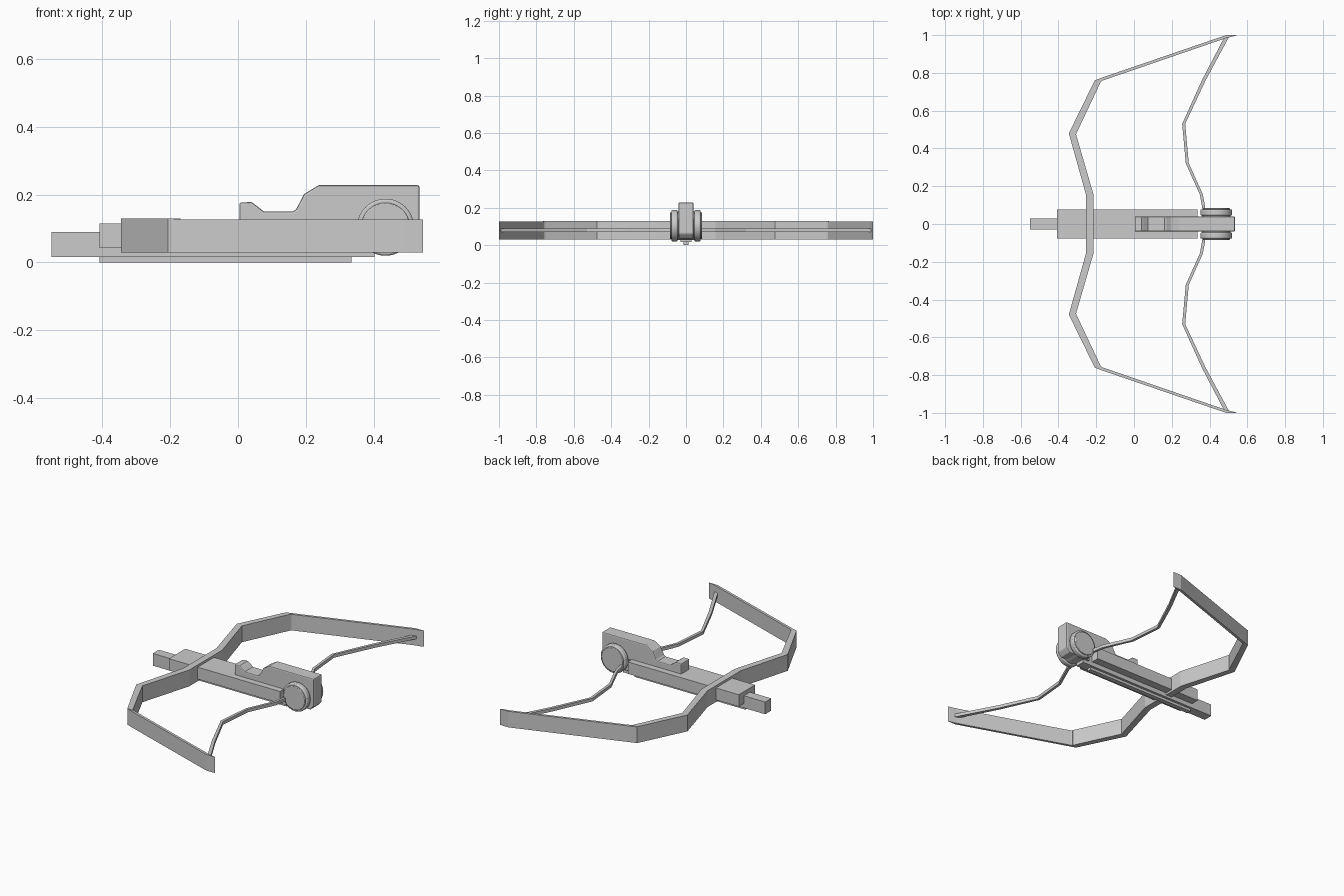
import bpy, bmesh, math
from mathutils import Vector

if "Cube" in bpy.data.objects:
    bpy.data.objects.remove(bpy.data.objects["Cube"])


def make_object(name, bm, bevel=0.0):
    bmesh.ops.recalc_face_normals(bm, faces=bm.faces)
    mesh = bpy.data.meshes.new(name)
    bm.to_mesh(mesh)
    bm.free()
    ob = bpy.data.objects.new(name, mesh)
    bpy.context.collection.objects.link(ob)
    if bevel:
        mod = ob.modifiers.new("Bevel", 'BEVEL')
        mod.width = bevel
        mod.segments = 2
        mod.limit_method = 'ANGLE'
        mod.angle_limit = math.radians(40)
    return ob


def box(name, x, y, z, bevel=0.0):
    bm = bmesh.new()
    bmesh.ops.create_cube(bm, size=1)
    for v in bm.verts:
        v.co = Vector((r[0] + (c + 0.5) * (r[1] - r[0]) for c, r in zip(v.co, (x, y, z))))
    return make_object(name, bm, bevel)


def prism(name, outline, offset, bevel=0.0):
    """Extrude a closed outline of 3D points along an offset."""
    bm = bmesh.new()
    face = bm.faces.new([bm.verts.new(p) for p in outline])
    ext = bmesh.ops.extrude_face_region(bm, geom=[face])
    bmesh.ops.translate(bm, vec=offset, verts=[g for g in ext['geom'] if isinstance(g, bmesh.types.BMVert)])
    return make_object(name, bm, bevel)


def ribbon(name, outer, inner, z0, z1):
    """Strip between two plan-view edges, given a height."""
    bm = bmesh.new()
    rings = [[bm.verts.new((p[0], p[1], z)) for p, z in ((a, z0), (b, z0), (b, z1), (a, z1))]
             for a, b in zip(outer, inner)]
    for r, s in zip(rings, rings[1:]):
        for i in range(4):
            j = (i + 1) % 4
            bm.faces.new((r[i], r[j], s[j], s[i]))
    bm.faces.new(rings[0])
    bm.faces.new(rings[-1][::-1])
    return make_object(name, bm)


def both_sides(points):
    return [(x, -y) for x, y in reversed(points)] + points


def cylinder_y(name, x, z, radius, y0, y1, bevel=0.0):
    n = 40
    ring = [(x + radius * math.cos(2 * math.pi * i / n), y0,
             z + radius * math.sin(2 * math.pi * i / n)) for i in range(n)]
    ob = prism(name, ring, (0, y1 - y0, 0), bevel)
    bpy.context.view_layer.objects.active = ob
    ob.select_set(True)
    bpy.ops.object.shade_smooth_by_angle(angle=math.radians(30))
    ob.select_set(False)
    return ob


# Stock, long centre bar and lower rail
box("stock", (-0.408, 0.335), (-0.078, 0.078), (0.043, 0.115))
box("centre_bar", (-0.55, 0.402), (-0.029, 0.029), (0.016, 0.09))
box("lower_rail", (-0.408, 0.335), (-0.014, 0.014), (0.0, 0.018))

# Bow limb, one angular ribbon across both sides
ribbon("bow_limb",
       both_sides([(-0.255, 0.158), (-0.345, 0.48), (-0.207, 0.762)]),
       both_sides([(-0.215, 0.158), (-0.307, 0.475), (-0.170, 0.765)]),
       0.03, 0.129)

# Thin tip plates and bow strings
for side, s in (("left", 1), ("right", -1)):
    tip_out = [(-0.207, 0.759), (-0.195, 0.766), (0.488, 1.0), (0.545, 1.0)]
    tip_in = [(-0.175, 0.752), (-0.170, 0.758), (0.490, 0.985), (0.535, 0.996)]
    ribbon("limb_tip_" + side, [(x, s * y) for x, y in tip_out],
           [(x, s * y) for x, y in tip_in], 0.03, 0.127)
    path = [(0.494, 0.996, 0.012), (0.369, 0.76, 0.010), (0.263, 0.53, 0.008),
            (0.282, 0.322, 0.008), (0.357, 0.155, 0.008), (0.372, 0.07, 0.008)]
    ribbon("bow_string_" + side, [(x - w, s * y) for x, y, w in path],
           [(x + w, s * y) for x, y, w in path], 0.07, 0.089)

# Upper housing with front sight lug and deep rear block
profile = [(0.004, 0.105), (0.004, 0.177), (0.04, 0.178), (0.054, 0.168), (0.075, 0.151),
           (0.162, 0.150), (0.172, 0.158), (0.195, 0.202), (0.238, 0.228), (0.535, 0.228),
           (0.535, 0.062), (0.510, 0.036), (0.36, 0.036), (0.36, 0.105)]
prism("upper_housing", [(x, -0.04, z) for x, z in profile], (0, 0.08, 0), 0.006)

# Winding drum with raised end discs
cylinder_y("drum_core", 0.435, 0.104, 0.076, -0.074, 0.074)
for side, s in (("left", 1), ("right", -1)):
    cylinder_y("drum_rim_" + side, 0.435, 0.104, 0.084, s * 0.045, s * 0.078, 0.006)
    cylinder_y("drum_cap_" + side, 0.435, 0.104, 0.072, s * 0.07, s * 0.085, 0.003)
